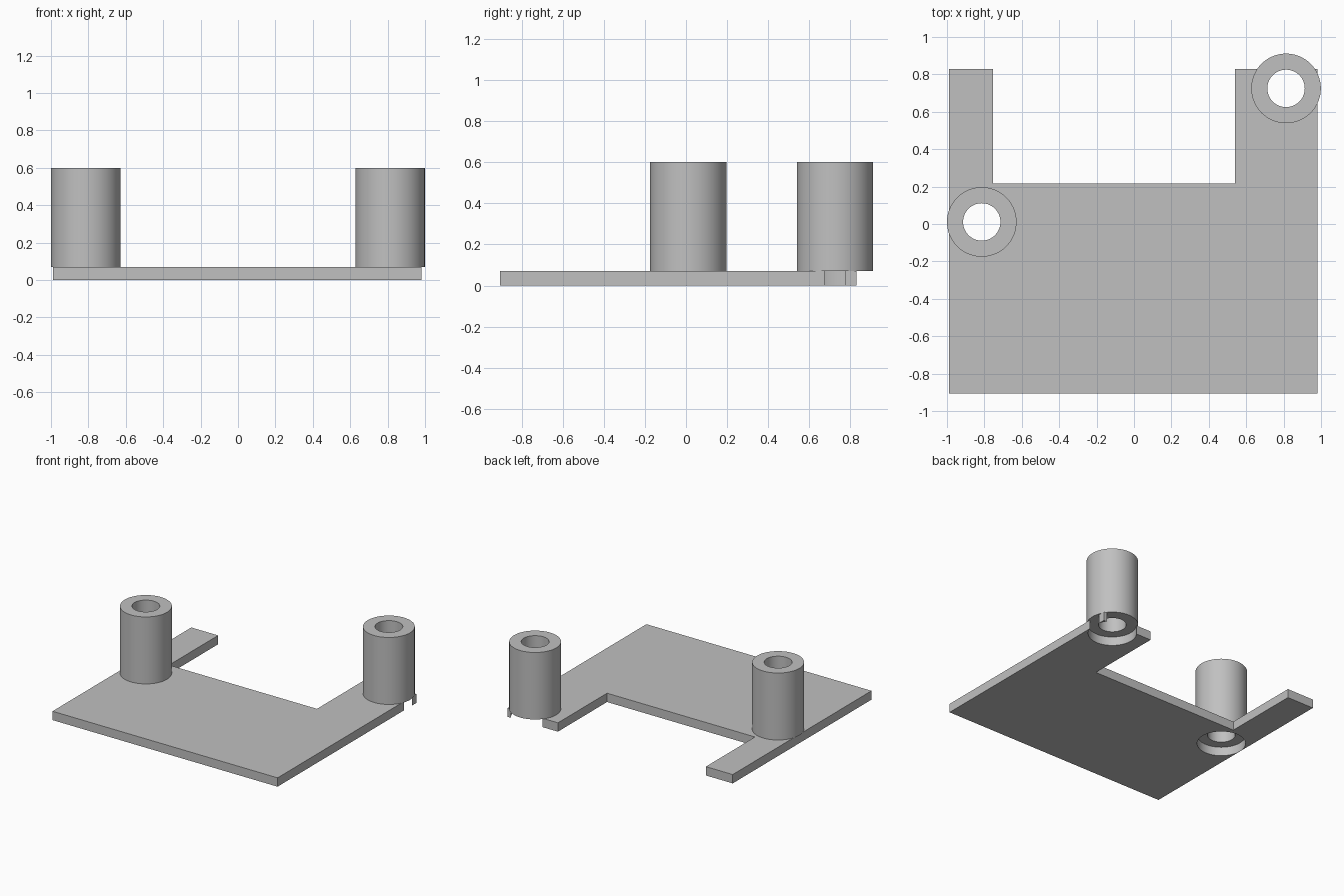
import bpy
import bmesh
from math import radians

cube = bpy.data.objects.get("Cube")
if cube:
    bpy.data.objects.remove(cube, do_unlink=True)

PLATE_TOP = 0.07
TUBE_TOP = 0.6
SIDES = 72
CENTRES = {"right": (-0.814, 0.011), "left": (0.813, 0.725)}

grey = bpy.data.materials.new("plain_grey")
grey.use_nodes = True
COLOUR = (0.53, 0.53, 0.53, 1)
grey.diffuse_color = COLOUR
grey.node_tree.nodes["Principled BSDF"].inputs["Base Color"].default_value = COLOUR


def cylinder(name, centre, radius, bottom, top):
    bpy.ops.mesh.primitive_cylinder_add(
        vertices=SIDES, radius=radius, depth=top - bottom,
        location=(*centre, (bottom + top) / 2))
    obj = bpy.context.object
    obj.name = name
    obj.data.materials.append(grey)
    return obj


def cut(target, cutter):
    mod = target.modifiers.new("cut", "BOOLEAN")
    mod.operation = "DIFFERENCE"
    mod.solver = "EXACT"
    mod.object = cutter
    bpy.ops.object.select_all(action="DESELECT")
    target.select_set(True)
    bpy.context.view_layer.objects.active = target
    bpy.ops.object.modifier_apply(modifier=mod.name)
    bpy.data.objects.remove(cutter, do_unlink=True)


def smooth(obj):
    bpy.ops.object.select_all(action="DESELECT")
    obj.select_set(True)
    bpy.context.view_layer.objects.active = obj
    bpy.ops.object.shade_smooth_by_angle(angle=radians(30))


# Base plate: a U-shaped outline with two unequal arms, extruded upward
outline = [(-0.99, -0.905), (0.98, -0.905), (0.98, 0.83), (0.54, 0.83),
           (0.54, 0.216), (-0.755, 0.216), (-0.755, 0.83), (-0.99, 0.83)]
bm = bmesh.new()
face = bm.faces.new([bm.verts.new((x, y, 0)) for x, y in outline])
result = bmesh.ops.extrude_face_region(bm, geom=[face])
raised = [v for v in result["geom"] if isinstance(v, bmesh.types.BMVert)]
bmesh.ops.translate(bm, verts=raised, vec=(0, 0, PLATE_TOP))
bmesh.ops.recalc_face_normals(bm, faces=bm.faces)
mesh = bpy.data.meshes.new("base_plate")
bm.to_mesh(mesh)
bm.free()
mesh.materials.append(grey)
plate = bpy.data.objects.new("base_plate", mesh)
bpy.context.collection.objects.link(plate)

# Hollow posts, each above a wide hole through the plate
for side, centre in CENTRES.items():
    cut(plate, cylinder("hole_cutter", centre, 0.175, -0.1, PLATE_TOP + 0.1))
    post = cylinder(side + "_post", centre, 0.186, PLATE_TOP, TUBE_TOP)
    cut(post, cylinder("bore_cutter", centre, 0.1, 0, TUBE_TOP + 0.1))
    smooth(post)
smooth(plate)
